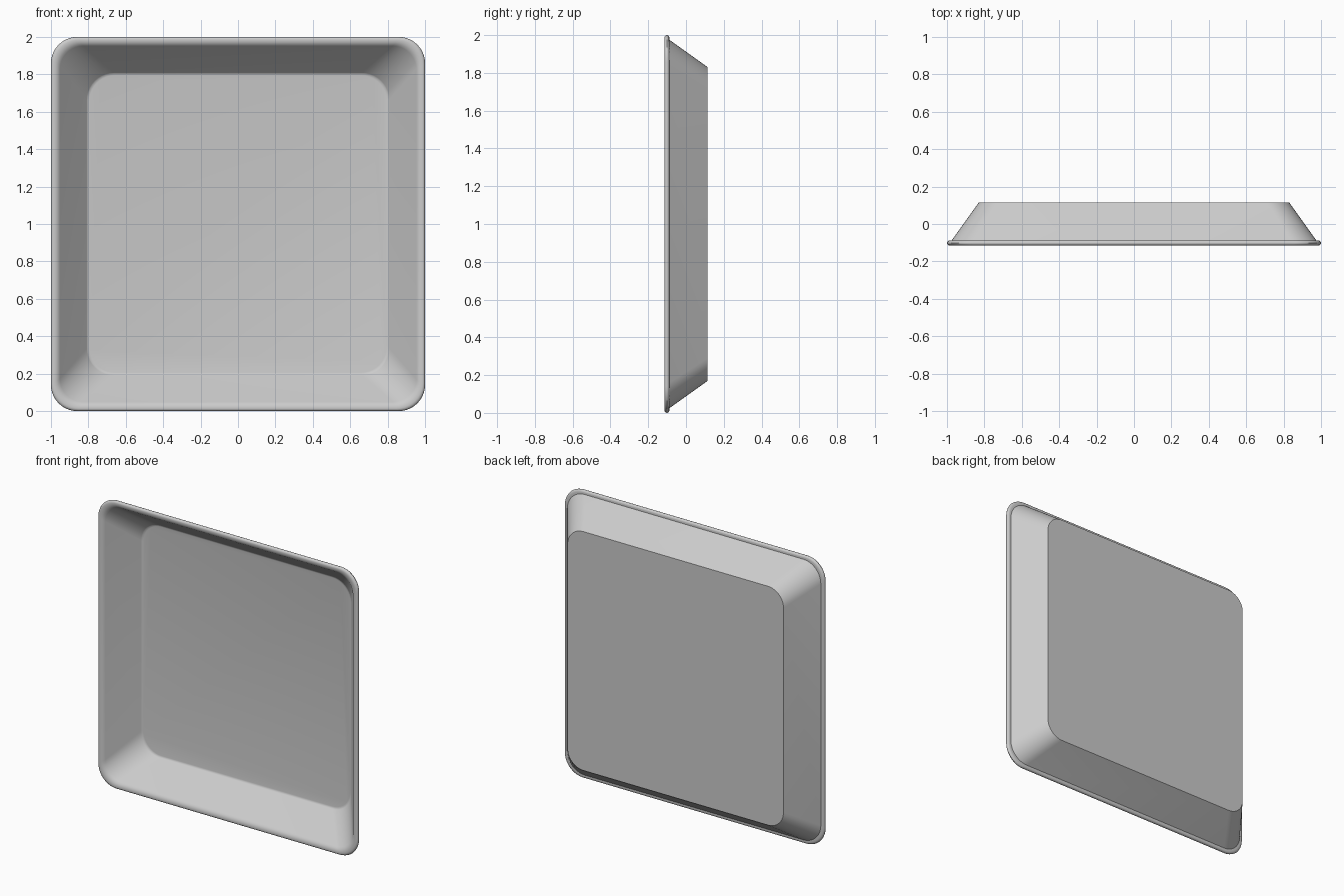
import bpy, bmesh, math

if "Cube" in bpy.data.objects:
    bpy.data.objects.remove(bpy.data.objects["Cube"])


def rounded_square(bm, half, radius, y, steps=10):
    """Ring of vertices: a rounded square facing -y, centred on z = 1."""
    ring = []
    c = half - radius
    for q, (sx, sz) in enumerate([(1, 1), (-1, 1), (-1, -1), (1, -1)]):
        for i in range(steps + 1):
            a = math.pi / 2 * (q + i / steps)
            ring.append(bm.verts.new((sx * c + radius * math.cos(a), y,
                                      1 + sz * c + radius * math.sin(a))))
    return ring


# Section from the outer back edge, around the rim, to the inner floor
section = [(0.83, 0.12, 0.115), (0.975, 0.135, -0.088)]
# Rolled outer lip
for i in range(7):
    a = math.pi / 2 - math.pi * i / 6
    section.append((0.9865 + 0.0135 * math.cos(a), 0.14,
                    -0.1015 - 0.0135 * -math.sin(a)))
# Rounded shoulder into the sloping inner wall
section += [(0.972, 0.13, -0.113), (0.960, 0.125, -0.107), (0.952, 0.125, -0.098)]
# Inner wall with a slight fillet at the floor
section += [(0.809, 0.145, 0.090), (0.804, 0.142, 0.095), (0.795, 0.14, 0.097)]

bm = bmesh.new()
rings = [rounded_square(bm, *s) for s in section]
for a, b in zip(rings, rings[1:]):
    n = len(a)
    for i in range(n):
        j = (i + 1) % n
        bm.faces.new((a[i], a[j], b[j], b[i]))

# Back panel and inner floor
bm.faces.new(rings[0])
bm.faces.new(rings[-1])
bmesh.ops.recalc_face_normals(bm, faces=bm.faces)

mesh = bpy.data.meshes.new("tray")
bm.to_mesh(mesh)
bm.free()
tray = bpy.data.objects.new("tray", mesh)
bpy.context.collection.objects.link(tray)
bpy.context.view_layer.objects.active = tray
tray.select_set(True)
bpy.ops.object.shade_smooth_by_angle(angle=math.radians(40))
